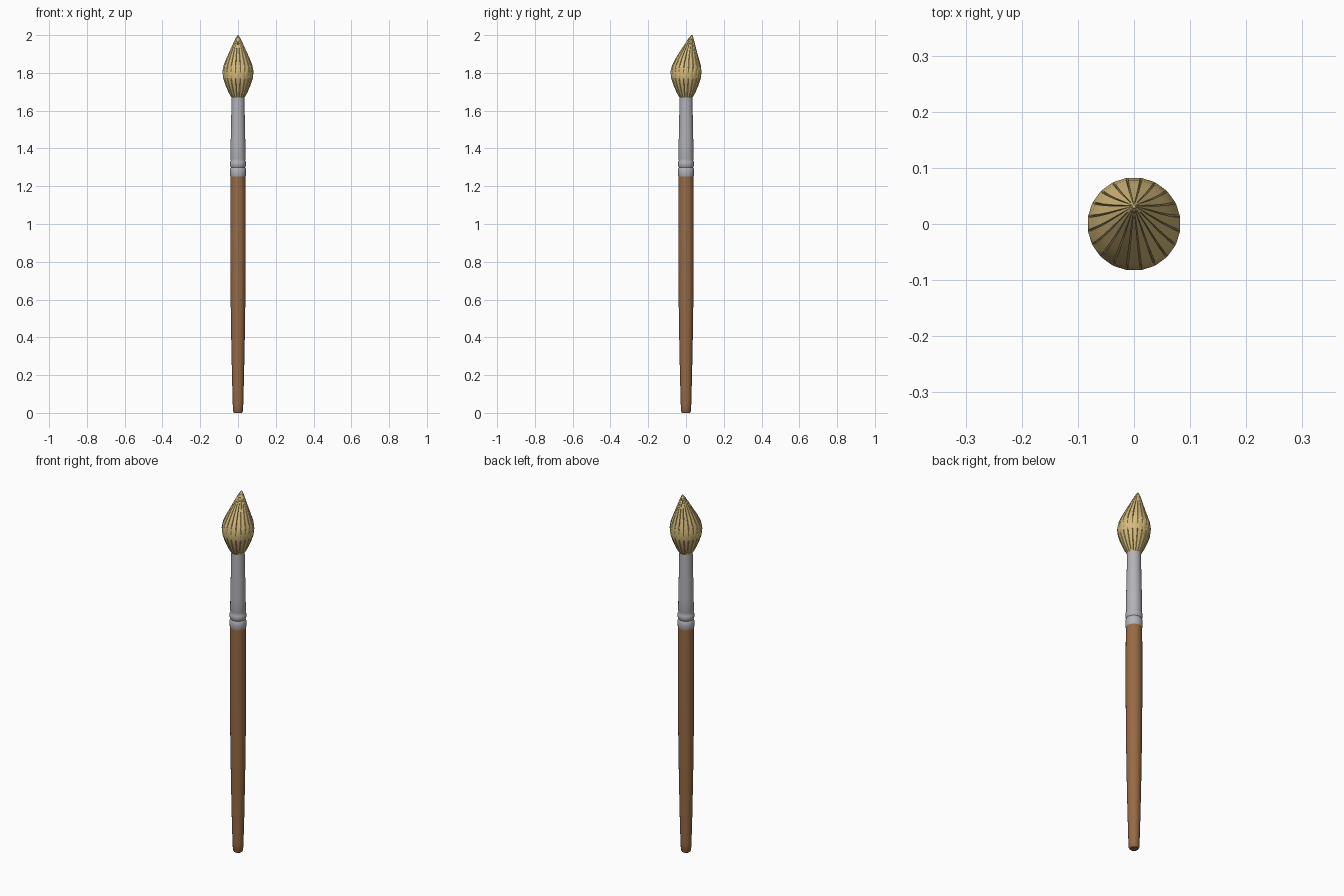
import bpy, bmesh, math

if "Cube" in bpy.data.objects:
    bpy.data.objects.remove(bpy.data.objects["Cube"])


def material(name, rgb):
    m = bpy.data.materials.new(name)
    m.diffuse_color = (*rgb, 1)
    m.use_nodes = True
    m.node_tree.nodes["Principled BSDF"].inputs["Base Color"].default_value = m.diffuse_color
    return m


def loft(name, rings, mat, angle):
    """Skin a stack of closed rings, cap both ends."""
    bm = bmesh.new()
    loops = [[bm.verts.new(p) for p in ring] for ring in rings]
    n = len(loops[0])
    for a, b in zip(loops, loops[1:]):
        for i in range(n):
            j = (i + 1) % n
            bm.faces.new((a[i], a[j], b[j], b[i]))
    bm.faces.new(loops[0][::-1])
    bm.faces.new(loops[-1])
    me = bpy.data.meshes.new(name)
    bm.to_mesh(me)
    bm.free()
    me.materials.append(mat)
    ob = bpy.data.objects.new(name, me)
    bpy.context.collection.objects.link(ob)
    bpy.ops.object.select_all(action='DESELECT')
    ob.select_set(True)
    bpy.context.view_layer.objects.active = ob
    bpy.ops.object.shade_smooth_by_angle(angle=math.radians(angle))
    return ob


def circle(r, z, n=24):
    return [(r * math.cos(2 * math.pi * i / n), r * math.sin(2 * math.pi * i / n), z)
            for i in range(n)]


def strand_ring(r, z, shift, depth, lobes=20):
    """Ring of flat strands split by narrow grooves, leaning toward +y."""
    ring = []
    for k in range(lobes):
        for f, rr in ((-0.42, r), (0.42, r), (0.5, r * (1 - depth))):
            a = 2 * math.pi * (k + f) / lobes
            ring.append((rr * math.cos(a), rr * math.sin(a) + shift, z))
    return ring


wood = material("brown_wood", (0.31, 0.145, 0.06))
metal = material("grey_metal", (0.45, 0.45, 0.48))
hair = material("tan_bristle", (0.67, 0.50, 0.20))

# Tapered wooden handle with a rounded foot
handle = [(0.021, 0), (0.026, 0.008), (0.028, 0.05), (0.032, 0.2), (0.036, 0.4),
          (0.039, 0.6), (0.041, 0.85), (0.041, 1.1), (0.040, 1.26)]
loft("handle", [circle(r, z) for r, z in handle], wood, 50)

# Metal ferrule with two crimped beads
ferrule = [(0.039, 1.248), (0.042, 1.256), (0.043, 1.275), (0.042, 1.292), (0.038, 1.300),
           (0.042, 1.308), (0.043, 1.318), (0.042, 1.329), (0.038, 1.337), (0.040, 1.345),
           (0.039, 1.42), (0.037, 1.52), (0.035, 1.61), (0.034, 1.68)]
loft("ferrule", [circle(r, z) for r, z in ferrule], metal, 50)

# Bristle tuft: radius, height, lean, groove depth
tuft = [(0.034, 1.668, 0, 0.22), (0.050, 1.695, 0, 0.18), (0.069, 1.74, 0, 0.08),
        (0.079, 1.77, 0, 0.02), (0.083, 1.805, 0, 0.0), (0.077, 1.84, 0.002, 0.05),
        (0.063, 1.875, 0.006, 0.14), (0.047, 1.91, 0.012, 0.2), (0.031, 1.945, 0.019, 0.22),
        (0.015, 1.98, 0.026, 0.22), (0.003, 2.0, 0.031, 0.1)]
loft("bristles", [strand_ring(*t) for t in tuft], hair, 30)
